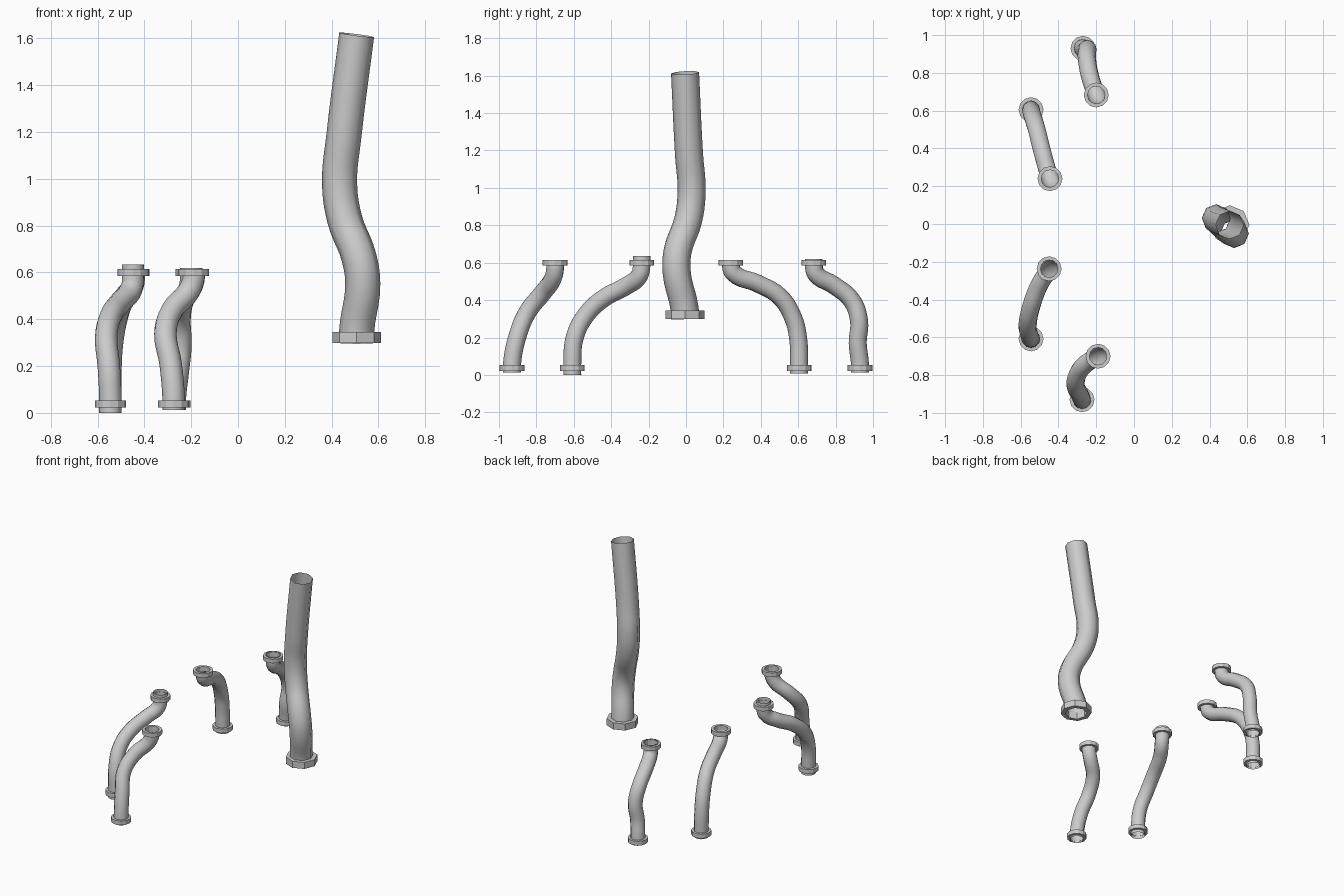
import bpy, bmesh
from math import tau, sin, cos, radians

if "Cube" in bpy.data.objects:
    bpy.data.objects.remove(bpy.data.objects["Cube"])


def pipe(name, pts, radius, sides):
    """Open tube swept along a smooth path."""
    cu = bpy.data.curves.new(name, 'CURVE')
    cu.dimensions = '3D'
    cu.bevel_depth = radius
    cu.bevel_resolution = (sides - 4) // 2
    cu.resolution_u = 5
    sp = cu.splines.new('BEZIER')
    sp.bezier_points.add(len(pts) - 1)
    for bp, p in zip(sp.bezier_points, pts):
        bp.co = p
        bp.handle_left_type = bp.handle_right_type = 'AUTO'
    ob = bpy.data.objects.new(name, cu)
    bpy.context.collection.objects.link(ob)
    bpy.ops.object.select_all(action='DESELECT')
    ob.select_set(True)
    bpy.context.view_layer.objects.active = ob
    bpy.ops.object.convert(target='MESH')
    bpy.ops.object.shade_smooth_by_angle(angle=radians(60))


def flange(name, x, y, z0, z1, r_in, r_out, sides):
    """Flat-sided collar with a hole for the pipe."""
    bm = bmesh.new()
    profile = [(r_in, z0), (r_out, z0), (r_out, z1), (r_in, z1)]
    rings = [[bm.verts.new((x + r * cos(tau * i / sides), y + r * sin(tau * i / sides), z))
              for i in range(sides)] for r, z in profile]
    for k in range(4):
        a, b = rings[k], rings[(k + 1) % 4]
        for i in range(sides):
            j = (i + 1) % sides
            bm.faces.new((a[i], a[j], b[j], b[i]))
    bmesh.ops.recalc_face_normals(bm, faces=bm.faces)
    me = bpy.data.meshes.new(name)
    bm.to_mesh(me)
    bm.free()
    bpy.context.collection.objects.link(bpy.data.objects.new(name, me))


# four small bent pipes, each with a collar near both ends
small = {
    "rear_inner_pipe": [(-.27, .93, .012), (-.27, .93, .06), (-.258, .918, .17), (-.246, .925, .29),
                        (-.25, .885, .40), (-.235, .79, .48), (-.205, .695, .54), (-.20, .683, .585), (-.20, .683, .62)],
    "rear_outer_pipe": [(-.545, .605, .008), (-.545, .605, .06), (-.545, .60, .19), (-.538, .575, .30),
                        (-.515, .50, .42), (-.485, .38, .49), (-.45, .255, .545), (-.445, .24, .585), (-.445, .24, .612)],
    "front_outer_pipe": [(-.545, -.608, .0), (-.545, -.608, .06), (-.552, -.595, .2), (-.563, -.535, .32),
                         (-.545, -.44, .41), (-.50, -.32, .475), (-.455, -.25, .53), (-.449, -.237, .585), (-.449, -.237, .635)],
    "front_inner_pipe": [(-.275, -.93, .012), (-.275, -.93, .06), (-.288, -.90, .21), (-.31, -.845, .34),
                         (-.28, -.765, .44), (-.21, -.71, .52), (-.19, -.70, .57), (-.19, -.70, .615)],
}
for name, pts in small.items():
    pipe(name, pts, .048, 12)
    flange(name + "_lower_collar", pts[0][0], pts[0][1], .022, .052, .046, .066, 12)
    flange(name + "_upper_collar", pts[-1][0], pts[-1][1], .585, .614, .046, .066, 12)

# tall wide pipe
tall = [(.507, -.005, .298), (.507, -.007, .35), (.533, -.05, .55), (.518, -.045, .66),
        (.455, .012, .83), (.434, .03, .98), (.452, .016, 1.18), (.507, -.005, 1.615)]
pipe("tall_pipe", tall, .075, 8)
flange("tall_pipe_collar", .507, -.005, .298, .345, .073, .104, 8)
